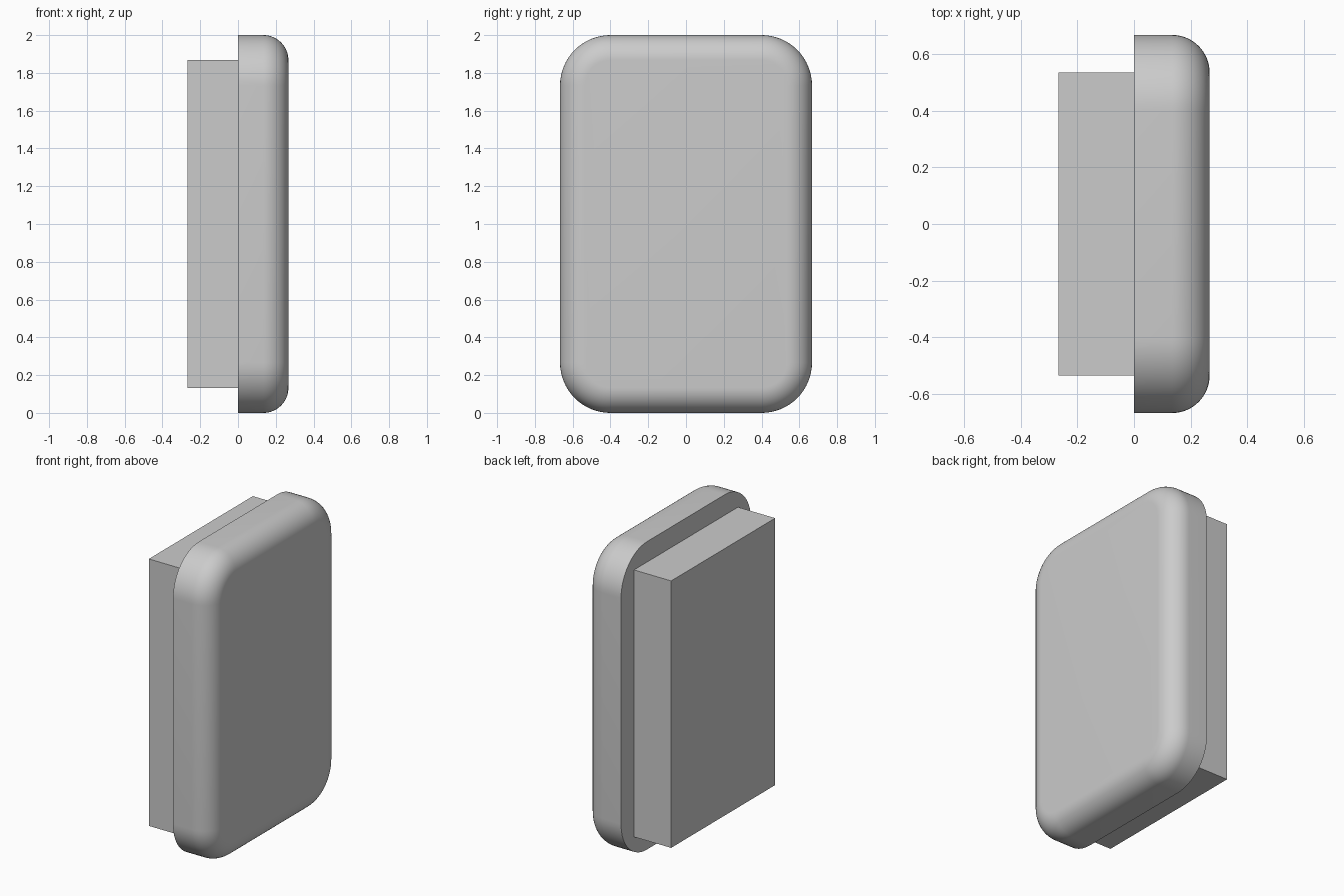
import bpy, bmesh
from math import sin, cos, pi, radians

cube = bpy.data.objects.get("Cube")
if cube:
    bpy.data.objects.remove(cube, do_unlink=True)

HALF_Y, HALF_Z = 0.667, 1.0      # half size of the rounded plate
DEPTH, CORNER, FILLET = 0.267, 0.267, 0.133
STEPS = 16

grey = bpy.data.materials.new("light grey")
grey.use_nodes = True
colour = (0.6, 0.6, 0.6, 1)
grey.diffuse_color = colour
grey.node_tree.nodes["Principled BSDF"].inputs["Base Color"].default_value = colour


def make_object(name, bm):
    bmesh.ops.recalc_face_normals(bm, faces=bm.faces[:])
    mesh = bpy.data.meshes.new(name)
    bm.to_mesh(mesh)
    bm.free()
    mesh.materials.append(grey)
    obj = bpy.data.objects.new(name, mesh)
    bpy.context.collection.objects.link(obj)
    return obj


def rounded_ring(bm, x, inset):
    """Rounded rectangle in the YZ plane, shrunk by inset."""
    r = CORNER - inset
    ring = []
    for k, (sy, sz) in enumerate([(1, 1), (-1, 1), (-1, -1), (1, -1)]):
        for i in range(STEPS + 1):
            a = (k + i / STEPS) * pi / 2
            ring.append(bm.verts.new((x, sy * (HALF_Y - CORNER) + r * cos(a),
                                      HALF_Z + sz * (HALF_Z - CORNER) + r * sin(a))))
    return ring


# Rounded plate: straight rim, then a quarter-round edge to the flat face
bm = bmesh.new()
rings = [rounded_ring(bm, 0, 0)]
for i in range(STEPS + 1):
    a = i / STEPS * pi / 2
    rings.append(rounded_ring(bm, DEPTH - FILLET + FILLET * sin(a), FILLET * (1 - cos(a))))
for lower, upper in zip(rings, rings[1:]):
    for i in range(len(lower)):
        j = (i + 1) % len(lower)
        bm.faces.new((lower[i], lower[j], upper[j], upper[i]))
bm.faces.new(rings[0])
bm.faces.new(rings[-1])
plate = make_object("rounded_plate", bm)
bpy.ops.object.select_all(action='DESELECT')
plate.select_set(True)
bpy.context.view_layer.objects.active = plate
bpy.ops.object.shade_smooth_by_angle(angle=radians(30))

# Rectangular block behind the plate
bm = bmesh.new()
bmesh.ops.create_cube(bm, size=1)
for v in bm.verts:
    v.co.x = (v.co.x - 0.5) * DEPTH
    v.co.y *= 2 * (HALF_Y - FILLET)
    v.co.z = HALF_Z + v.co.z * 2 * (HALF_Z - FILLET)
make_object("back_block", bm)
